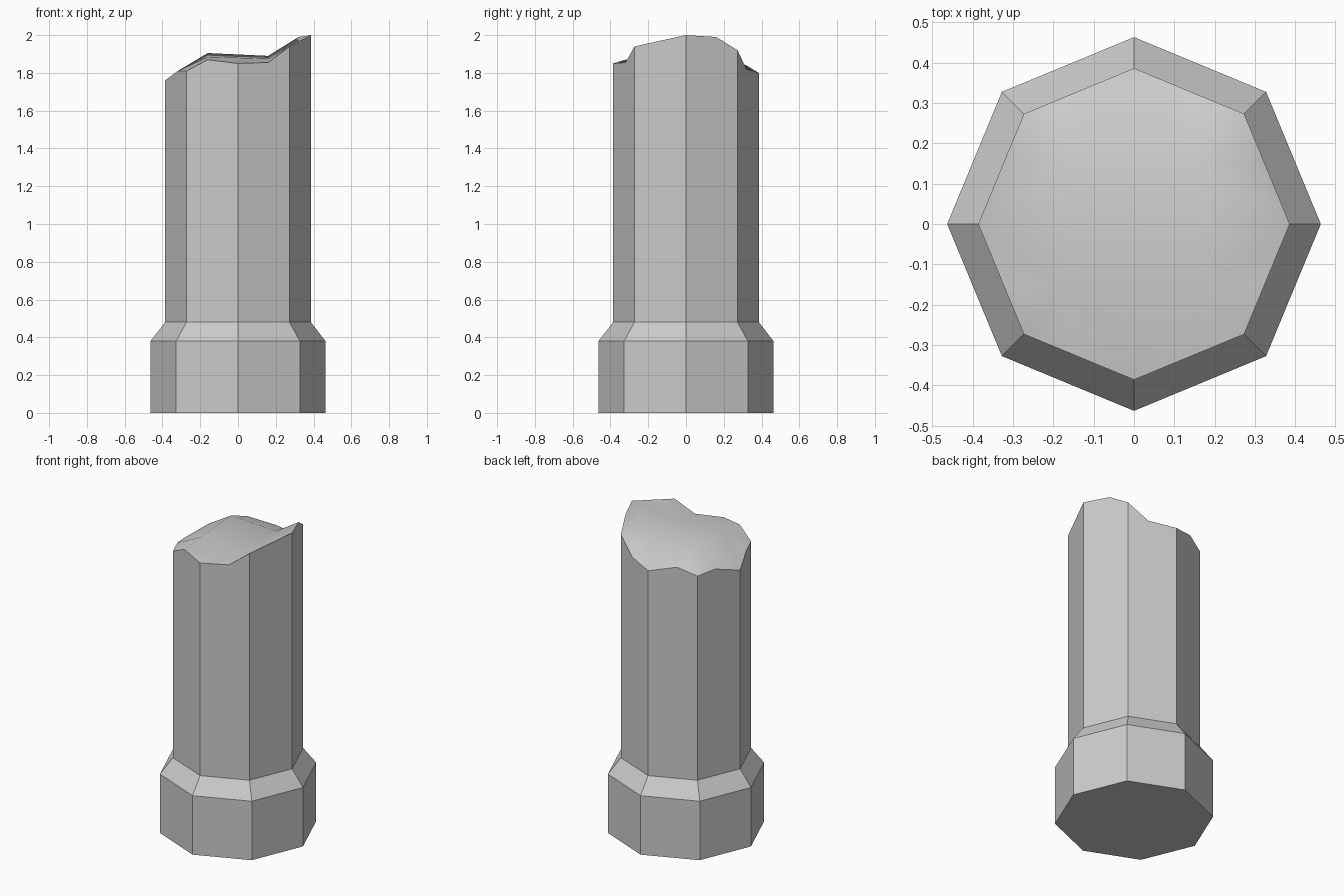
import bpy, bmesh
from math import cos, sin, pi, sqrt
from mathutils import Vector

if "Cube" in bpy.data.objects:
    bpy.data.objects.remove(bpy.data.objects["Cube"])

BASE_R, SHAFT_R = 0.463, 0.386
S = sqrt(0.5)
bm = bmesh.new()


def octagon(r, z):
    return [bm.verts.new((r * cos(k * pi / 4), r * sin(k * pi / 4), z)) for k in range(8)]


# Plinth and its chamfer up to the shaft
rings = [octagon(BASE_R, 0), octagon(BASE_R, 0.38), octagon(SHAFT_R, 0.48)]
bm.faces.new(rings[0][::-1])
for lo, hi in zip(rings, rings[1:]):
    for k in range(8):
        n = (k + 1) % 8
        bm.faces.new((lo[k], lo[n], hi[n], hi[k]))

# Broken rim: heights alternate between octagon corners and mid-edge breaks
rim_z = [2.0, 1.99, 1.92, 1.82, 1.80, 1.84, 1.795, 1.81,
         1.76, 1.81, 1.81, 1.87, 1.85, 1.855, 1.94, 1.965]
rim = []
for i, z in enumerate(rim_z):
    k = i // 2
    a, b = (Vector((SHAFT_R * cos(j * pi / 4), SHAFT_R * sin(j * pi / 4), 0)) for j in (k, k + 1))
    f = 0.16 / (SHAFT_R * S)
    t = 0 if i % 2 == 0 else (f if k % 2 == 0 else 1 - f)
    p = a.lerp(b, t)
    rim.append(bm.verts.new((p.x, p.y, z)))

# Shaft sides
foot = rings[2]
for k in range(8):
    n = (k + 1) % 8
    bm.faces.new((foot[k], foot[n], rim[2 * n], rim[2 * k + 1], rim[2 * k]))

# Rough broken surface, around four inner points (one per quadrant)
inner = [bm.verts.new(p) for p in ((0.16, 0.16, 1.89), (-0.16, 0.16, 1.905),
                                   (-0.16, -0.16, 1.885), (0.16, -0.16, 1.875))]
top = [bm.faces.new(inner)]
for q in range(4):
    v, w = inner[q], inner[(q + 1) % 4]
    r = [rim[(4 * q + j) % 16] for j in range(1, 6)]
    top.append(bm.faces.new((v, r[0], r[1])))
    top.append(bm.faces.new((v, r[1], r[2])))
    top.append(bm.faces.new((v, r[2], r[3])))
    top.append(bm.faces.new((v, r[3], w)))
    top.append(bm.faces.new((w, r[3], r[4])))
for face in top:
    face.smooth = True

bmesh.ops.recalc_face_normals(bm, faces=bm.faces)
mesh = bpy.data.meshes.new("broken_column")
bm.to_mesh(mesh)
bm.free()
bpy.context.collection.objects.link(bpy.data.objects.new("broken_column", mesh))
